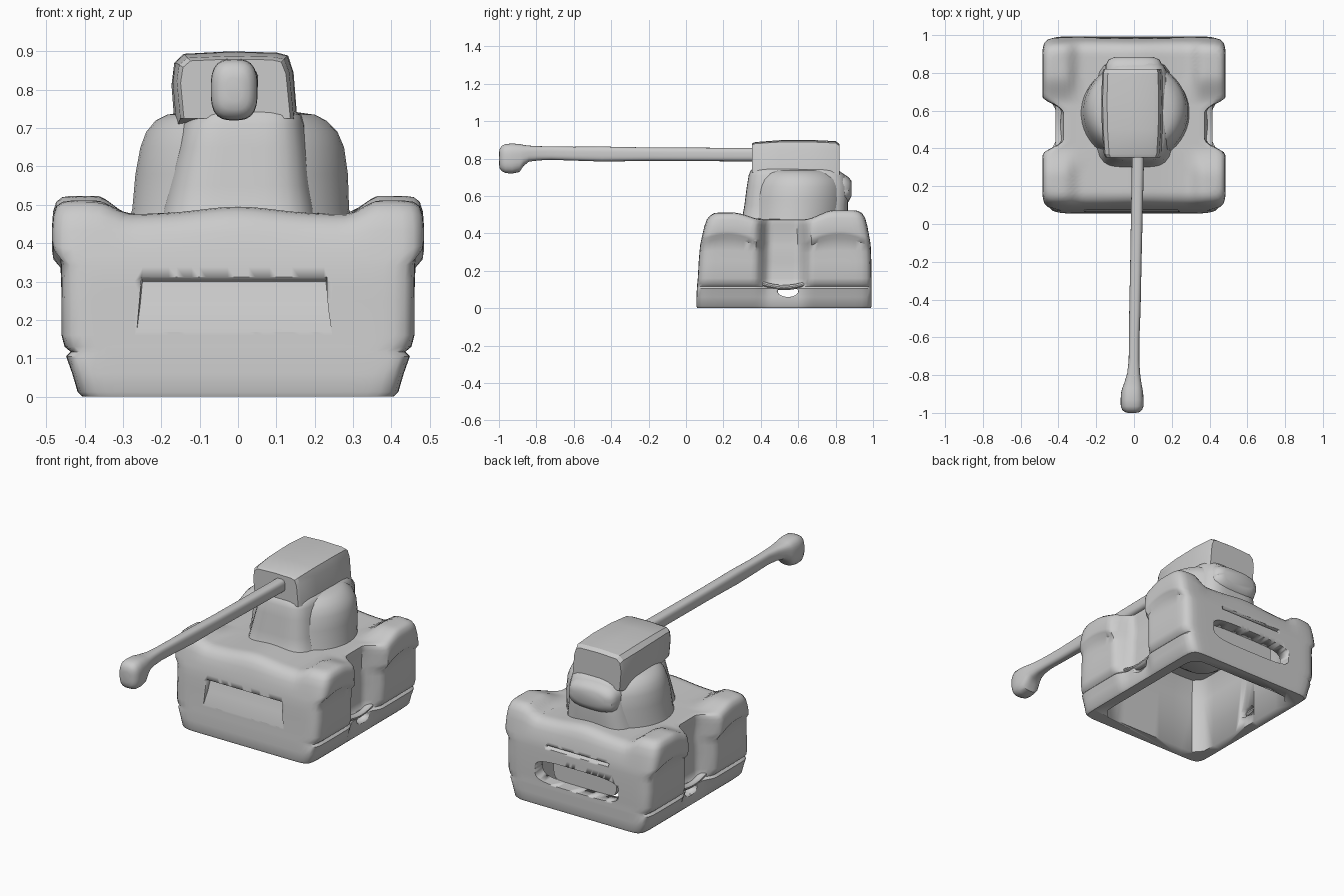
import bpy, bmesh, math
from mathutils import Vector

def smooth(v, a, b):
    t = max(0.0, min(1.0, (v - a) / (b - a)))
    return t * t * (3 - 2 * t)

def select(ob):
    bpy.ops.object.select_all(action='DESELECT')
    ob.select_set(True)
    bpy.context.view_layer.objects.active = ob

def outline(n, power):
    """Unit rounded square, points evenly spread by angle."""
    pts = []
    for i in range(n):
        a = 2 * math.pi * (i + 0.5) / n
        c, s = math.cos(a), math.sin(a)
        r = (abs(c) ** power + abs(s) ** power) ** (-1 / power)
        pts.append((c * r, s * r))
    return pts

def loft(name, rings, angle=40):
    """Skin a list of closed rings and cap both ends."""
    bm = bmesh.new()
    vs = [[bm.verts.new(p) for p in r] for r in rings]
    n = len(rings[0])
    for a, b in zip(vs, vs[1:]):
        for i in range(n):
            j = (i + 1) % n
            bm.faces.new((a[i], a[j], b[j], b[i]))
    bm.faces.new(vs[0][::-1])
    bm.faces.new(vs[-1])
    bmesh.ops.recalc_face_normals(bm, faces=bm.faces)
    me = bpy.data.meshes.new(name)
    bm.to_mesh(me)
    bm.free()
    ob = bpy.data.objects.new(name, me)
    bpy.context.collection.objects.link(ob)
    select(ob)
    bpy.ops.object.shade_smooth_by_angle(angle=math.radians(angle))
    return ob

def stack(name, rows, n=48, power=4, angle=40):
    """Loft upward; rows are (z, x0, x1, y0, y1)."""
    rings = [[Vector(((x0 + x1) / 2 + u * (x1 - x0) / 2,
                      (y0 + y1) / 2 + v * (y1 - y0) / 2, z))
              for u, v in outline(n, power)] for z, x0, x1, y0, y1 in rows]
    return loft(name, rings, angle)

def along_y(name, rows, n=32, power=2.5):
    """Loft along y; rows are (y, x centre, z centre, x radius, z radius)."""
    return loft(name, [[Vector((cx + u * rx, y, cz + v * rz))
                        for u, v in outline(n, power)]
                       for y, cx, cz, rx, rz in rows])

def cut(ob, cutter):
    cutter.hide_render = True
    m = ob.modifiers.new("cut", 'BOOLEAN')
    m.operation, m.solver, m.object = 'DIFFERENCE', 'EXACT', cutter
    select(ob)
    bpy.ops.object.modifier_apply(modifier=m.name)
    bpy.data.objects.remove(cutter)

# hull: four corner pods joined by a pinched waist, arched fenders raised on top
def hull_ring(z, hw, y0, y1, waist, s=1.0):
    ring = []
    for u, v in outline(160, 20):
        y = (y0 + y1) / 2 + v * s * (y1 - y0) / 2
        dy = abs(y - 0.52)
        x = u * s * (hw - waist * (1 - smooth(dy, 0.07, 0.155)))
        # fender and middle swell on the roof
        lift = 0.042 * smooth(abs(x), 0.28, 0.37) * smooth(dy, 0.11, 0.27)
        lift *= 0.85 + 0.3 * smooth(y, 0.2, 0.85)
        lift += 0.02 * math.exp(-(x / 0.14) ** 2)
        # arched lip over each pod
        arch = 0.05 * max(0, 1 - (dy - 0.30) ** 2 / 0.03) - 0.015
        arch *= smooth(z, 0.28, 0.335) * (1 - smooth(z, 0.37, 0.43))
        ring.append(Vector((x, y, z + arch + lift * smooth(z, 0.38, 0.475))))
    return ring

side_rows = [(0, .405, .06, .988, 0), (.012, .418, .055, .993, .005),
             (.06, .432, .056, .993, .02), (.105, .448, .058, .993, .035),
             (.117, .436, .059, .993, .04), (.13, .452, .060, .992, .07),
             (.16, .46, .063, .992, .085), (.25, .46, .068, .991, .09),
             (.30, .461, .072, .989, .09), (.338, .463, .076, .988, .095),
             (.36, .482, .081, .986, .115), (.38, .485, .086, .982, .12),
             (.42, .485, .097, .97, .115), (.445, .482, .11, .958, .11),
             (.462, .474, .128, .942, .10), (.472, .458, .15, .92, .085)]
rings = [hull_ring(*r) for r in side_rows]
rings += [hull_ring(.475, .458, .15, .92, .085, s)
          for s in (.95, .90, .85, .80, .75, .70, .64, .56, .4, .2)]
hull = loft("hull", rings)

# hollow underside, rear window, rear groove
cut(hull, stack("cavity", [(-.1, -.345, .345, .13, .92), (.32, -.345, .345, .13, .92),
                           (.42, -.31, .31, .17, .88)], power=14))
cut(hull, along_y("rear_window", [(.8, 0, .2, .265, .065), (1.1, 0, .2, .265, .065)], 48, 4))
groove = [(.955, .345), (1.05, .315), (1.05, .375)]
cut(hull, loft("rear_groove", [[Vector((x, y, z)) for y, z in groove] for x in (-.2, .2)]))

# front recess: deep at its upper lip, fading out downward, with slanted ends
wedge = [(-.02, .345), (.106, .30), (.09, .24), (.062, .165), (-.02, .165)]
cut(hull, loft("front_recess", [[Vector((cx + sx * (.25 + .35 * (.075 - y)
                                 * -1 * (y > .05) * -1), y, z)) for y, z in wedge]
                                for cx, sx in ((-.01, -1), (-.01, 1))]))

# small vents low in the waist on both sides
for sx in (-1, 1):
    vent = [[Vector((sx * x, .545 + u * .055, .09 + v * .03)) for u, v in outline(16, 2)]
            for x in (.3, .5)]
    cut(hull, loft("side_vent", vent))

# sagging trim ledge across each waist
for sx, label in ((-1, "left"), (1, "right")):
    path = []
    for i in range(13):
        t = i / 12
        y, z = .39 + .27 * t, .135 - .025 * math.sin(math.pi * t)
        path.append((y, sx * .395, z, .022, .014))
    along_y(label + "_waist_ledge", path, 12, 2)

# panel sunk behind the rear window, and the turret mount hanging inside
along_y("rear_window_panel", [(.89, 0, .22, .2, .1), (.915, 0, .22, .2, .1)], 32, 5)
stack("turret_mount", [(.24, -.1, .1, .48, .72), (.28, -.16, .16, .42, .78),
                       (.36, -.2, .2, .37, .82), (.44, -.22, .22, .35, .84)], power=2.5)

# turret: wide shoulders around a tapered core
stack("turret_shoulders", [(.44, -.29, .30, .31, .85), (.49, -.276, .29, .325, .855),
                           (.58, -.268, .287, .335, .86), (.65, -.255, .277, .35, .855),
                           (.69, -.24, .26, .365, .84), (.72, -.215, .23, .385, .81),
                           (.735, -.185, .20, .41, .79), (.742, -.14, .15, .45, .75)], power=2)
stack("turret_core", [(.44, -.215, .22, .28, .86), (.48, -.20, .205, .30, .865),
                      (.55, -.185, .195, .312, .865), (.65, -.16, .185, .325, .87),
                      (.71, -.145, .175, .335, .85), (.735, -.12, .165, .345, .82),
                      (.75, -.10, .14, .36, .80)], power=4.5)
along_y("turret_rear_bulge", [(.76, 0, .635, .15, .09), (.84, 0, .635, .15, .085),
                              (.87, 0, .635, .135, .065), (.885, 0, .64, .10, .04)], 32, 3)

# gun housing: flat-sided block with chamfered crown, deeper toward the rear
section = [(-.16, 0), (-.170, .6), (-.163, .86), (-.14, .97), (-.02, 1),
           (.10, .985), (.128, .95), (.142, .75), (.155, 0)]
housing = []
for y, bottom, top, k in ((.352, .725, .880, .88), (.37, .725, .888, .94),
                          (.50, .70, .898, 1), (.66, .68, .90, 1.02),
                          (.80, .69, .893, .99), (.82, .695, .878, .95)):
    housing.append([Vector((x * k, y, bottom + (top - bottom) * h)) for x, h in section])
loft("gun_housing", housing, 25)

# gun barrel drifting slightly to the left, with a bulbous square muzzle
along_y("gun_barrel", [(.40, .021, .821, .032, .036), (.30, .02, .821, .032, .036),
                       (-.2, .01, .823, .030, .036), (-.45, .005, .824, .030, .040),
                       (-.60, .001, .826, .028, .037), (-.72, 0, .829, .028, .036),
                       (-.79, -.002, .828, .034, .038), (-.84, -.006, .826, .045, .043),
                       (-.868, -.009, .817, .053, .056), (-.89, -.01, .803, .058, .075),
                       (-.93, -.01, .80, .061, .08), (-.965, -.01, .80, .06, .078),
                       (-.985, -.01, .80, .052, .068), (-.996, -.01, .80, .038, .052),
                       (-1.0, -.01, .80, .02, .03)], 32, 3)
